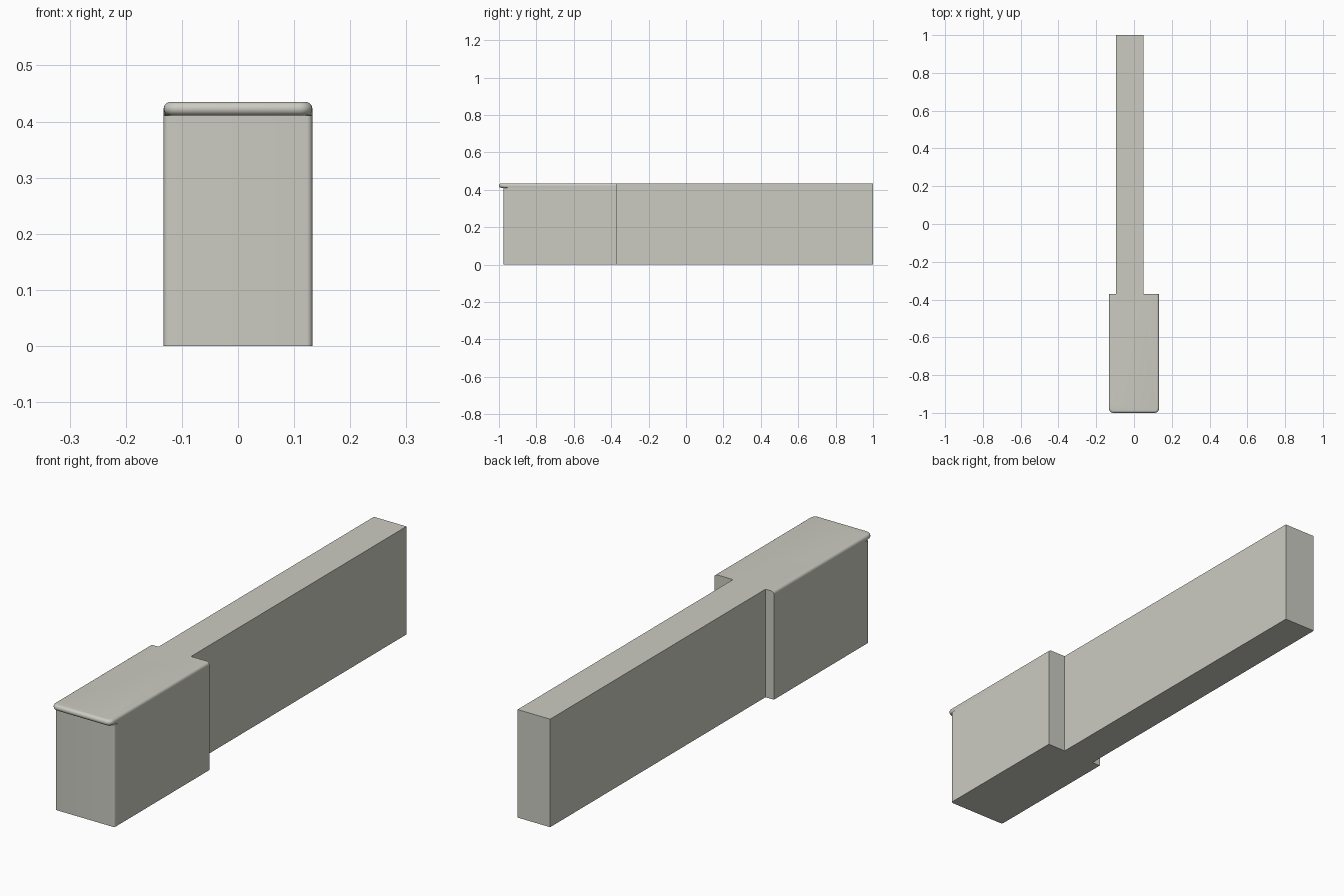
import bpy, bmesh, math

if "Cube" in bpy.data.objects:
    bpy.data.objects.remove(bpy.data.objects["Cube"])

HW = 0.1325               # half width of the key head
NOTCH, BACK = -0.37, 1.0  # rear of head, rear of stem
STEM_L, STEM_R = -0.095, 0.05
TOP, LIP = 0.435, 0.012   # top height, lip rounding radius


def ring(z, front, r, corner_in, side_in):
    """Key outline at height z; front corners are arcs of radius r."""
    side = HW - side_in
    cx, cy = HW - corner_in - r, front + r
    arc = [(cx + r * math.cos(a), cy - r * math.sin(a))
           for a in (i * math.pi / 12 for i in range(7))]
    right = [(side, NOTCH), (side, -0.955)] + arc
    left = [(-x, y) for x, y in reversed(right)]
    stem = [(STEM_L, NOTCH), (STEM_L, BACK), (STEM_R, BACK), (STEM_R, NOTCH)]
    return [(x, y, z) for x, y in right + left + stem]


# Straight body, then the overhanging half-round lip
rings = [ring(0, -0.975, 0.01, 0, 0), ring(TOP - 2 * LIP, -0.975, 0.01, 0, 0)]
for i in range(13):
    a = -math.pi / 2 + i * math.pi / 12
    d = LIP * (1 - math.cos(a))
    rings.append(ring(TOP - LIP + LIP * math.sin(a), -1 + d, 0.024 - d, d,
                      d if a > 0 else 0))

bm = bmesh.new()
loops = [[bm.verts.new(p) for p in r] for r in rings]
n = len(loops[0])
for lo, hi in zip(loops, loops[1:]):
    for i in range(n):
        j = (i + 1) % n
        bm.faces.new((lo[i], lo[j], hi[j], hi[i]))
bm.faces.new(loops[0])
bm.faces.new(loops[-1])
bmesh.ops.recalc_face_normals(bm, faces=bm.faces)
mesh = bpy.data.meshes.new("piano_key")
bm.to_mesh(mesh)
bm.free()

key = bpy.data.objects.new("piano_key", mesh)
bpy.context.collection.objects.link(key)
ivory = bpy.data.materials.new("warm_grey_ivory")
ivory.diffuse_color = (0.6, 0.6, 0.54, 1)
ivory.use_nodes = True
ivory.node_tree.nodes["Principled BSDF"].inputs["Base Color"].default_value = ivory.diffuse_color
mesh.materials.append(ivory)

bpy.context.view_layer.objects.active = key
key.select_set(True)
bpy.ops.object.shade_smooth_by_angle(angle=math.radians(30))
